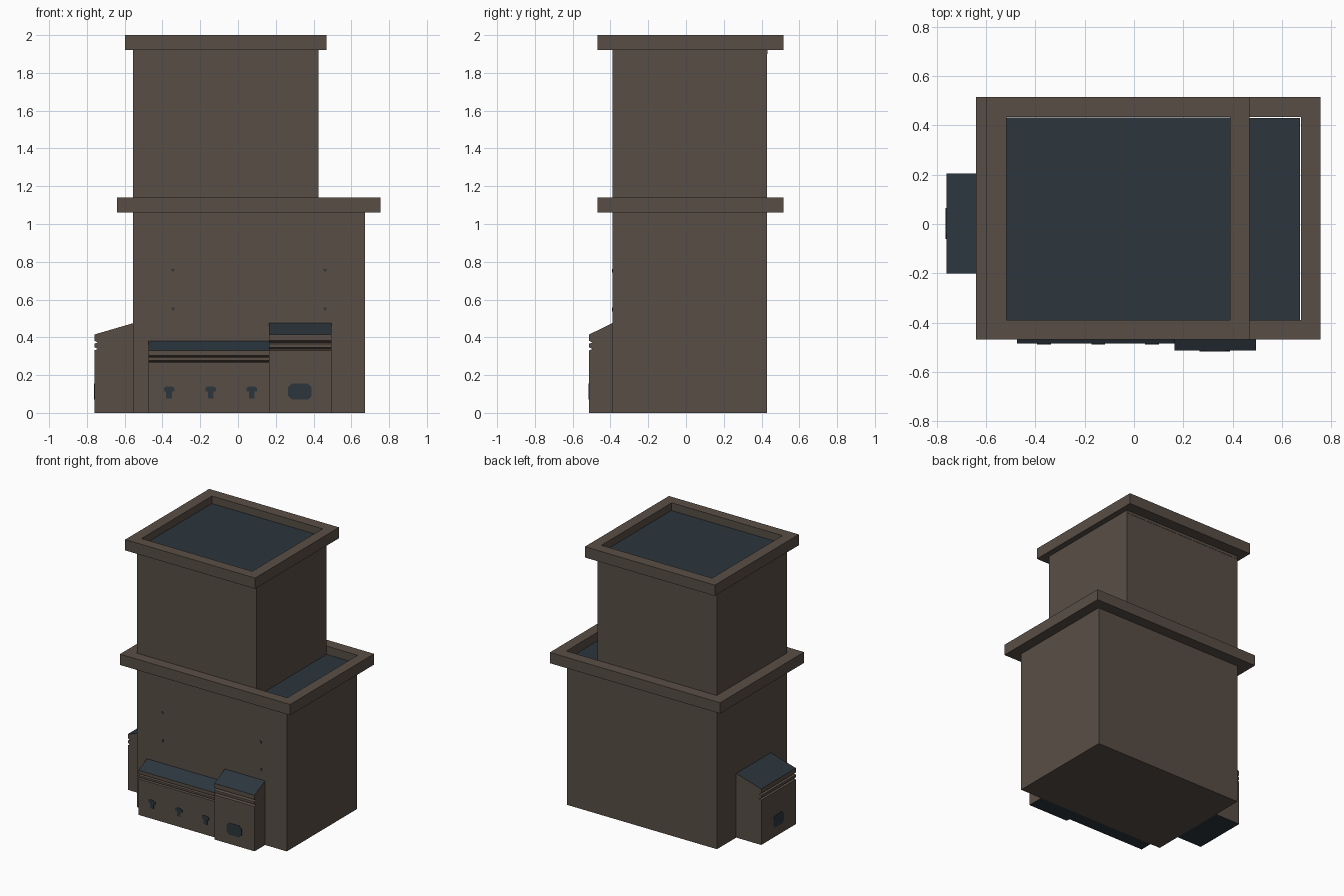
import bpy, bmesh, math
from mathutils import Vector, Matrix

if "Cube" in bpy.data.objects:
    bpy.data.objects.remove(bpy.data.objects["Cube"])


def material(name, rgb):
    m = bpy.data.materials.new(name)
    m.diffuse_color = (*rgb, 1)
    m.use_nodes = True
    m.node_tree.nodes["Principled BSDF"].inputs["Base Color"].default_value = m.diffuse_color
    return m


BROWN = material("brown_wall", (0.098, 0.076, 0.060))
SLATE = material("slate_blue", (0.025, 0.037, 0.048))


def finish(name, bm, rule=None):
    bmesh.ops.recalc_face_normals(bm, faces=bm.faces)
    bm.normal_update()
    for f in bm.faces:
        f.material_index = int(bool(rule and rule(f)))
    me = bpy.data.meshes.new(name)
    bm.to_mesh(me)
    bm.free()
    for m in (BROWN, SLATE):
        me.materials.append(m)
    ob = bpy.data.objects.new(name, me)
    bpy.context.collection.objects.link(ob)
    return ob


def prism(name, points, offset, rule=None):
    """Extrude a closed 3D polygon along an offset."""
    bm = bmesh.new()
    face = bm.faces.new([bm.verts.new(p) for p in points])
    ext = bmesh.ops.extrude_face_region(bm, geom=[face], use_keep_orig=True)
    bmesh.ops.translate(bm, vec=offset, verts=[v for v in ext["geom"] if isinstance(v, bmesh.types.BMVert)])
    return finish(name, bm, rule)


def box(name, x0, x1, y0, y1, z0, z1, rule=None):
    pts = [(x0, y0, z0), (x1, y0, z0), (x1, y1, z0), (x0, y1, z0)]
    return prism(name, pts, (0, 0, z1 - z0), rule)


def parapet(name, outer, inner, z0, z1):
    """Rectangular rim with an open middle."""
    bm = bmesh.new()
    rings = []
    for (x0, x1, y0, y1), z in ((outer, z0), (outer, z1), (inner, z1), (inner, z0)):
        rings.append([bm.verts.new(p) for p in ((x0, y0, z), (x1, y0, z), (x1, y1, z), (x0, y1, z))])
    for k in range(4):
        a, b = rings[k], rings[(k + 1) % 4]
        for i in range(4):
            j = (i + 1) % 4
            bm.faces.new((a[i], a[j], b[j], b[i]))
    return finish(name, bm)


def shopfront(name, width, depth, z_low, z_mid, z_top, place):
    """Projecting bay: flat panel, ribbed sign band and slate lean-to roof."""
    pts = [(0, 0), (-depth, 0)]
    h = (z_mid - z_low) / 3
    for i in range(3):
        z = z_low + i * h
        pts += [(-depth, z + 0.06 * h), (-depth, z + h * 0.6)]
        if i < 2:
            pts.append((-depth + 0.018, z + h * 0.8))
    pts += [(-depth, z_mid), (0, z_top)]
    ob = prism(name, [(-width / 2, y, z) for y, z in pts], (width, 0, 0),
               lambda f: abs(f.normal.z) > 0.99 or (f.normal.z > 0.3 and f.calc_center_median().z > z_mid))
    ob.data.transform(place)
    return ob


def plate(name, outline, place):
    """Thin dark plate lying on a front-facing wall."""
    ob = prism(name, [(x, 0.002, z) for x, z in outline], (0, -0.005, 0), lambda f: True)
    ob.data.transform(place)
    return ob


# main block and tower with slate roofs
Y0, Y1 = -0.39, 0.43
up = lambda f: f.normal.z > 0.9
box("lower_block", -0.555, 0.673, Y0, Y1, 0, 1.08, up)
box("upper_tower", -0.555, 0.425, Y0, Y1, 1.08, 1.94, up)
parapet("lower_parapet", (-0.64, 0.755, -0.468, 0.515), (-0.555, 0.677, -0.39, 0.433), 1.06, 1.14)
parapet("upper_parapet", (-0.597, 0.468, -0.468, 0.515), (-0.517, 0.39, -0.39, 0.433), 1.92, 2.0)
# underside closing of the upper rim where it overlaps the tower
box("upper_roof_deck", -0.55, 0.42, -0.385, 0.432, 1.90, 1.945, up)

# projecting shopfronts
front = lambda x: Matrix.Translation((x, Y0, 0))
left = Matrix.Translation((-0.555, 0.002, 0)) @ Matrix.Rotation(-math.pi / 2, 4, "Z")
shopfront("long_shopfront", 0.64, 0.095, 0.25, 0.33, 0.38, front(-0.155))
shopfront("front_bay", 0.33, 0.123, 0.31, 0.415, 0.475, front(0.33))
shopfront("side_bay", 0.405, 0.205, 0.31, 0.415, 0.475, left)

# rounded windows on the bays
a, b, c = 0.062, 0.043, 0.02
window = [(-a, -b + c), (-a + c, -b), (a - c, -b), (a, -b + c),
          (a, b - c), (a - c, b), (-a + c, b), (-a, b - c)]
plate("front_bay_window", window, Matrix.Translation((0.328, Y0 - 0.123, 0.113)))
plate("side_bay_window", window, Matrix.Translation((-0.76, 0.002, 0.113)) @ Matrix.Rotation(-math.pi / 2, 4, "Z"))

# small lamp shapes on the long shopfront
lamp = [(-0.015, -0.035), (0.015, -0.035), (0.015, 0.0), (0.028, 0.002),
        (0.028, 0.02), (0.015, 0.028), (-0.015, 0.028), (-0.028, 0.02), (-0.028, 0.002), (-0.015, 0.0)]
for i, x in enumerate((-0.365, -0.145, 0.073)):
    plate(f"shopfront_mark_{i + 1}", lamp, Matrix.Translation((x, Y0 - 0.095, 0.112)))

# tiny wall fixings
for x in (-0.345, 0.46):
    for z in (0.55, 0.755):
        plate("wall_fixing", [(-0.01, 0.006), (0.003, -0.012), (0.01, 0.008)], front(x) @ Matrix.Translation((0, 0, z)))
